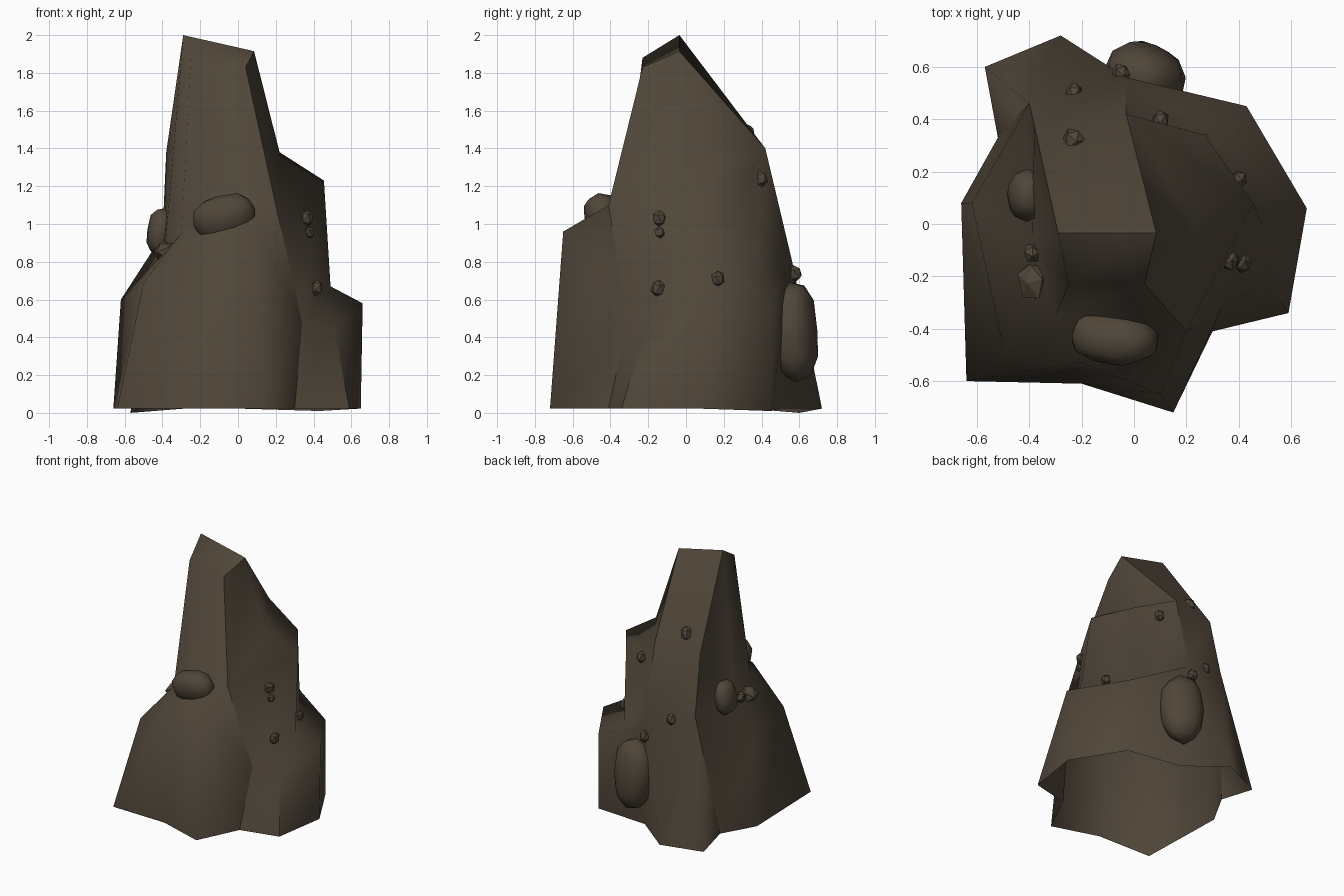
import bpy
import bmesh
import math
import random
from mathutils import Vector, Euler

default_cube = bpy.data.objects.get("Cube")
if default_cube:
    bpy.data.objects.remove(default_cube, do_unlink=True)

# One stone colour for everything
stone = bpy.data.materials.new("dark_brown_stone")
stone_colour = (0.082, 0.063, 0.042, 1.0)
stone.use_nodes = True
stone.diffuse_color = stone_colour
shader = next(n for n in stone.node_tree.nodes if n.type == "BSDF_PRINCIPLED")
shader.inputs["Base Color"].default_value = stone_colour
shader.inputs["Roughness"].default_value = 0.9


def finish(name, bm, smooth=True):
    """Turn a bmesh into a stone object."""
    bmesh.ops.recalc_face_normals(bm, faces=bm.faces)
    for face in bm.faces:
        face.smooth = smooth
    mesh = bpy.data.meshes.new(name)
    bm.to_mesh(mesh)
    bm.free()
    mesh.materials.append(stone)
    obj = bpy.data.objects.new(name, mesh)
    bpy.context.collection.objects.link(obj)


def rock_shell(name, points, rings, cap, creases):
    """Open-bottomed shell through rings of named corners."""
    bm = bmesh.new()
    verts = {key: bm.verts.new(co) for key, co in points.items()}
    rings = [ring.split() for ring in rings]
    for low, high in zip(rings, rings[1:]):
        for i in range(len(low)):
            j = (i + 1) % len(low)
            # Repeated corners turn a quad into a triangle or into nothing
            corners = list(dict.fromkeys([low[i], low[j], high[j], high[i]]))
            if len(corners) > 2:
                bm.faces.new([verts[c] for c in corners])
    bm.faces.new([verts[c] for c in cap.split()])
    for crease in creases:
        chain = [verts[c] for c in crease.split()]
        for a, b in zip(chain, chain[1:]):
            bm.edges.get((a, b)).smooth = False
    finish(name, bm)


def boulder(name, centre, radii, turn=(0, 0, 0), detail=1):
    """Irregular, slightly blocky stone; the small ones are faceted."""
    bm = bmesh.new()
    bmesh.ops.create_icosphere(bm, subdivisions=detail, radius=1.0)
    rotation = Euler([math.radians(a) for a in turn]).to_matrix()
    for v in bm.verts:
        lump = v.co * random.uniform(0.94, 1.06)
        blocky = [math.copysign(abs(c) ** 0.85, c) * r for c, r in zip(lump, radii)]
        v.co = rotation @ Vector(blocky) + Vector(centre)
    finish(name, bm, smooth=detail > 1)


# Corners of the footprint
points = {
    "foot_front_left": (-0.64, -0.6, 0.023),
    "foot_front_notch": (-0.2, -0.61, 0.023),
    "foot_front_tip": (0.15, -0.72, 0.023),
    "foot_side_notch": (0.3, -0.41, 0.023),
    "foot_side_front": (0.59, -0.34, 0.023),
    "foot_side_tip": (0.65, 0.06, 0.023),
    "foot_side_back": (0.43, 0.45, 0.01),
    "foot_back_notch": (0, 0.5, 0.023),
    "foot_back_tip": (-0.28, 0.72, 0.023),
    "foot_back_corner": (-0.57, 0.6, 0),
    "foot_west_notch": (-0.52, 0.33, 0.023),
    "foot_west_tip": (-0.66, 0.08, 0.023),
}

# Corners of the lower ledges
points.update({
    "ledge_front_left": (-0.5, -0.47, 0.69),
    "ledge_front_notch": (-0.2, -0.53, 0.92),
    "ledge_front_tip": (0.1, -0.65, 0.96),
    "ledge_side_notch": (0.34, -0.31, 0.48),
    "ledge_side_front": (0.51, -0.22, 0.44),
    "ledge_side_tip": (0.66, 0.06, 0.58),
    "ledge_side_back": (0.43, 0.45, 0.575),
    "ledge_back_east": (-0.03, 0.56, 0.81),
    "ledge_back_west": (-0.4, 0.46, 0.94),
    "ledge_west_tip": (-0.62, 0.08, 0.6),
    "waist_side": (0.49, 0, 0.67),
    "waist_back": (0.285, 0.345, 0.68),
    "waist_front_left": (-0.3, -0.35, 0.95),
    "waist_west": (-0.39, -0.05, 0.83),
})

# Corners of the shoulders and the peak
points.update({
    "shoulder_front": (0.2, -0.41, 1.1),
    "shoulder_side": (0.455, 0.08, 1.23),
    "shoulder_back": (0.27, 0.34, 1.27),
    "shoulder_inner": (0.22, 0.05, 1.38),
    "ridge_east": (-0.03, 0.42, 1.4),
    "ridge_west": (-0.38, 0.37, 1.38),
    "peak_west": (-0.29, -0.035, 2),
    "peak_east": (0.085, -0.035, 1.915),
    "peak_front_west": (-0.25, -0.23, 1.88),
    "peak_front_east": (0.04, -0.23, 1.83),
})

# Rings from the ground to the peak, starting at the front left
rings = [
    """foot_front_left foot_front_notch foot_front_tip foot_side_notch
    foot_side_front foot_side_tip foot_side_back foot_back_notch
    foot_back_tip foot_back_corner foot_west_notch foot_west_tip""",
    """ledge_front_left ledge_front_notch ledge_front_tip ledge_side_notch
    ledge_side_front ledge_side_tip ledge_side_back ledge_back_east
    ledge_back_east ledge_back_west ledge_back_west ledge_west_tip""",
    """waist_front_left waist_front_left shoulder_front ledge_side_notch
    ledge_side_notch waist_side waist_back ledge_back_east
    ledge_back_east ledge_back_west ledge_back_west waist_west""",
    """waist_front_left waist_front_left shoulder_front shoulder_front
    shoulder_front shoulder_side shoulder_back ridge_east
    ridge_east ridge_west ridge_west waist_west""",
    """waist_front_left waist_front_left shoulder_front shoulder_front
    shoulder_front shoulder_inner ridge_east ridge_east
    ridge_east ridge_west ridge_west waist_west""",
    """peak_front_west peak_front_west peak_front_east peak_front_east
    peak_front_east peak_east peak_east peak_east
    peak_east peak_west peak_west peak_west""",
]
rock_shell(
    "rock_spire", points, rings,
    cap="peak_front_west peak_front_east peak_east peak_west",
    creases=[
        "peak_front_east shoulder_front ledge_side_notch foot_side_notch",
        "peak_west peak_east peak_front_east",
        "peak_west ridge_west ledge_back_west foot_west_notch",
        "peak_east ridge_east ledge_back_east",
        "ledge_side_front foot_side_front",
    ])

# Large boulders lodged against the faces
random.seed(4)
boulder("front_boulder", (-0.075, -0.435, 1.035), (0.17, 0.1, 0.12), (10, -14, -8), 2)
boulder("back_boulder", (0.045, 0.57, 0.43), (0.16, 0.12, 0.265), (4, 0, -20), 2)
boulder("west_boulder", (-0.41, 0.11, 0.96), (0.07, 0.1, 0.13), (0, 8, 0), 2)
boulder("west_slab", (-0.385, -0.22, 0.85), (0.06, 0.08, 0.05), (0, -30, 15))

# Small stones scattered over the surface, each with its size
pebbles = [
    ("west_pebble", (-0.39, -0.11, 0.87), 0.042),
    ("upper_back_pebble", (-0.23, 0.32, 1.48), 0.055),
    ("lower_back_pebble", (-0.23, 0.5, 0.89), 0.045),
    ("boulder_top_pebble", (-0.05, 0.575, 0.74), 0.045),
    ("shoulder_pebble", (0.1, 0.395, 1.24), 0.045),
    ("ledge_pebble", (0.4, 0.17, 0.71), 0.042),
    ("side_upper_pebble", (0.365, -0.14, 1.03), 0.045),
    ("side_middle_pebble", (0.38, -0.14, 0.955), 0.032),
    ("side_lower_pebble", (0.415, -0.15, 0.66), 0.045),
]
for name, spot, size in pebbles:
    turn = [random.uniform(-20, 20) for axis in "xyz"]
    boulder(name, spot, (size * 0.75, size * 0.85, size), turn)
